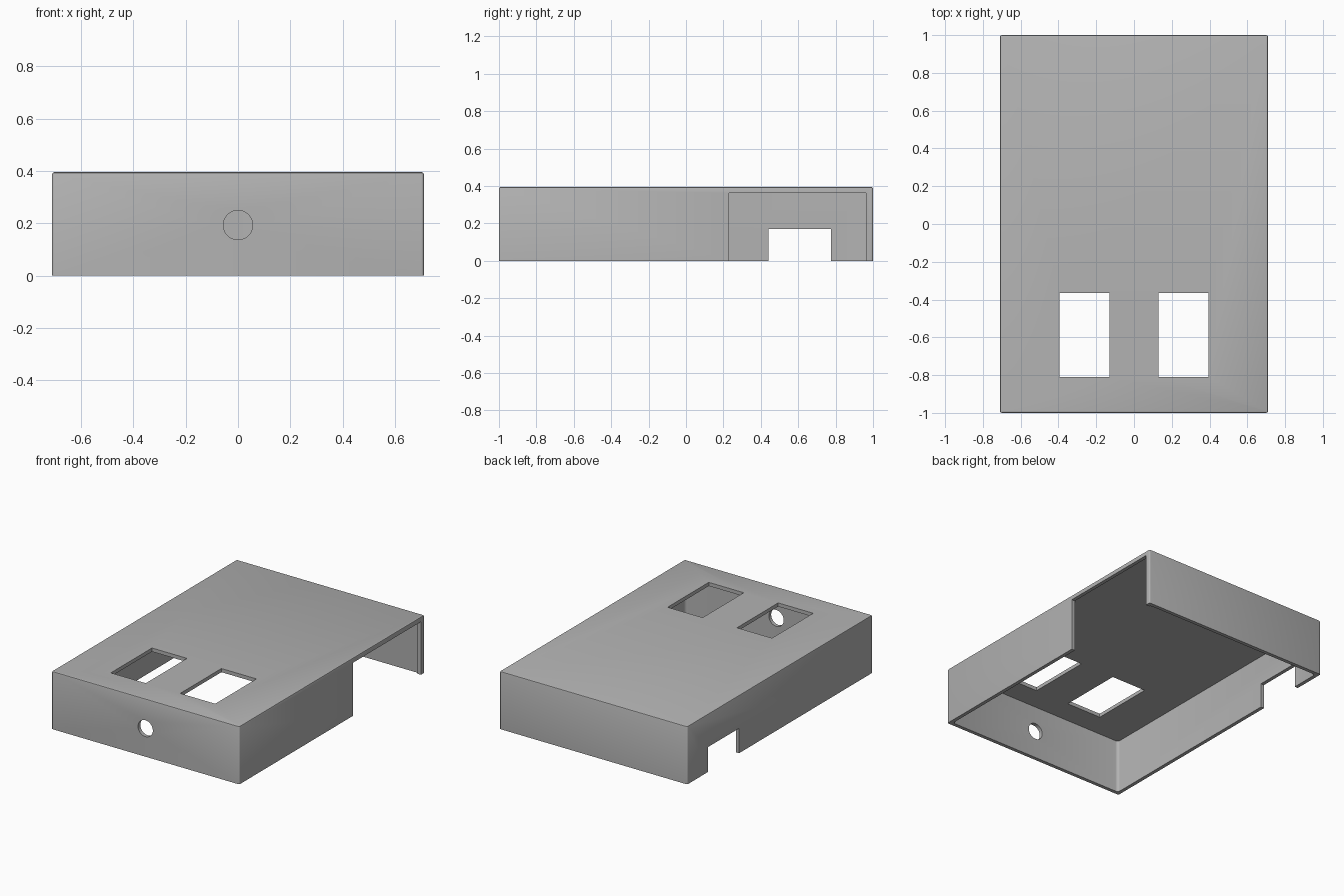
import bpy
import bmesh
import math
from mathutils import Matrix

default = bpy.data.objects.get("Cube")
if default:
    bpy.data.objects.remove(default, do_unlink=True)

W, L, H, T = 1.42, 2.0, 0.395, 0.025

grey = bpy.data.materials.new("grey plastic")
grey.use_nodes = True
grey.diffuse_color = (0.45, 0.45, 0.45, 1)
grey.node_tree.nodes["Principled BSDF"].inputs["Base Color"].default_value = (0.45, 0.45, 0.45, 1)


def finish(bm, name):
    mesh = bpy.data.meshes.new(name)
    bm.to_mesh(mesh)
    bm.free()
    obj = bpy.data.objects.new(name, mesh)
    bpy.context.collection.objects.link(obj)
    mesh.materials.append(grey)
    return obj


def box(name, x, y, z, round_upright=0, round_top=0):
    """Box between (min, max) ranges, with optional rounded edges."""
    bm = bmesh.new()
    bmesh.ops.create_cube(bm, size=1)
    for v in bm.verts:
        v.co = [r[0] + (c + 0.5) * (r[1] - r[0]) for c, r in zip(v.co, (x, y, z))]
    if round_upright:
        edges = [e for e in bm.edges if abs(e.verts[0].co.z - e.verts[1].co.z) > 0.01]
        bmesh.ops.bevel(bm, geom=edges, offset=round_upright, segments=3,
                        profile=0.5, affect='EDGES')
    if round_top:
        edges = [e for e in bm.edges if all(v.co.z > z[1] - 0.001 for v in e.verts)]
        bmesh.ops.bevel(bm, geom=edges, offset=round_top, segments=2,
                        profile=0.5, affect='EDGES')
    return finish(bm, name)


# Outer shell of the cover
cover = box("cover", (-W / 2, W / 2), (-L / 2, L / 2), (0, H), 0.01, 0.008)

# Hollow interior, open underneath
cutters = [box("interior_cutter", (-W / 2 + T, W / 2 - T),
               (-L / 2 + T, L / 2 - T), (-0.1, H - T), 0.02)]

# Pair of windows in the top
for side, x in (("right", (-0.395, -0.13)), ("left", (0.13, 0.395))):
    cutters.append(box(side + "_window_cutter", x, (-0.81, -0.365), (0.3, 0.5)))

# Large opening in one side wall, small notch in the other
cutters.append(box("side_opening_cutter", (0.6, 0.8), (0.23, 0.963), (-0.2, 0.363)))
cutters.append(box("side_notch_cutter", (-0.8, -0.6), (0.44, 0.775), (-0.2, 0.17)))

# Round hole in the front wall
bm = bmesh.new()
bmesh.ops.create_cone(bm, cap_ends=True, segments=48, radius1=0.056, radius2=0.056, depth=0.2,
                      matrix=Matrix.Translation((0, -L / 2, 0.193))
                      @ Matrix.Rotation(math.pi / 2, 4, 'X'))
cutters.append(finish(bm, "front_hole_cutter"))

# Cut every opening out of the cover
for cutter in cutters:
    cutter.hide_render = True
    cutter.hide_set(True)
    cut = cover.modifiers.new(cutter.name, 'BOOLEAN')
    cut.operation = 'DIFFERENCE'
    cut.solver = 'EXACT'
    cut.object = cutter

# Bake the cuts and drop the cutters
bpy.context.view_layer.update()
cut_mesh = bpy.data.meshes.new_from_object(
    cover.evaluated_get(bpy.context.evaluated_depsgraph_get()))
cover.modifiers.clear()
cover.data = cut_mesh
for cutter in cutters:
    bpy.data.objects.remove(cutter, do_unlink=True)

# Smooth the rounded edges only
bpy.ops.object.select_all(action='DESELECT')
cover.select_set(True)
bpy.context.view_layer.objects.active = cover
bpy.ops.object.shade_smooth_by_angle(angle=math.radians(35))
